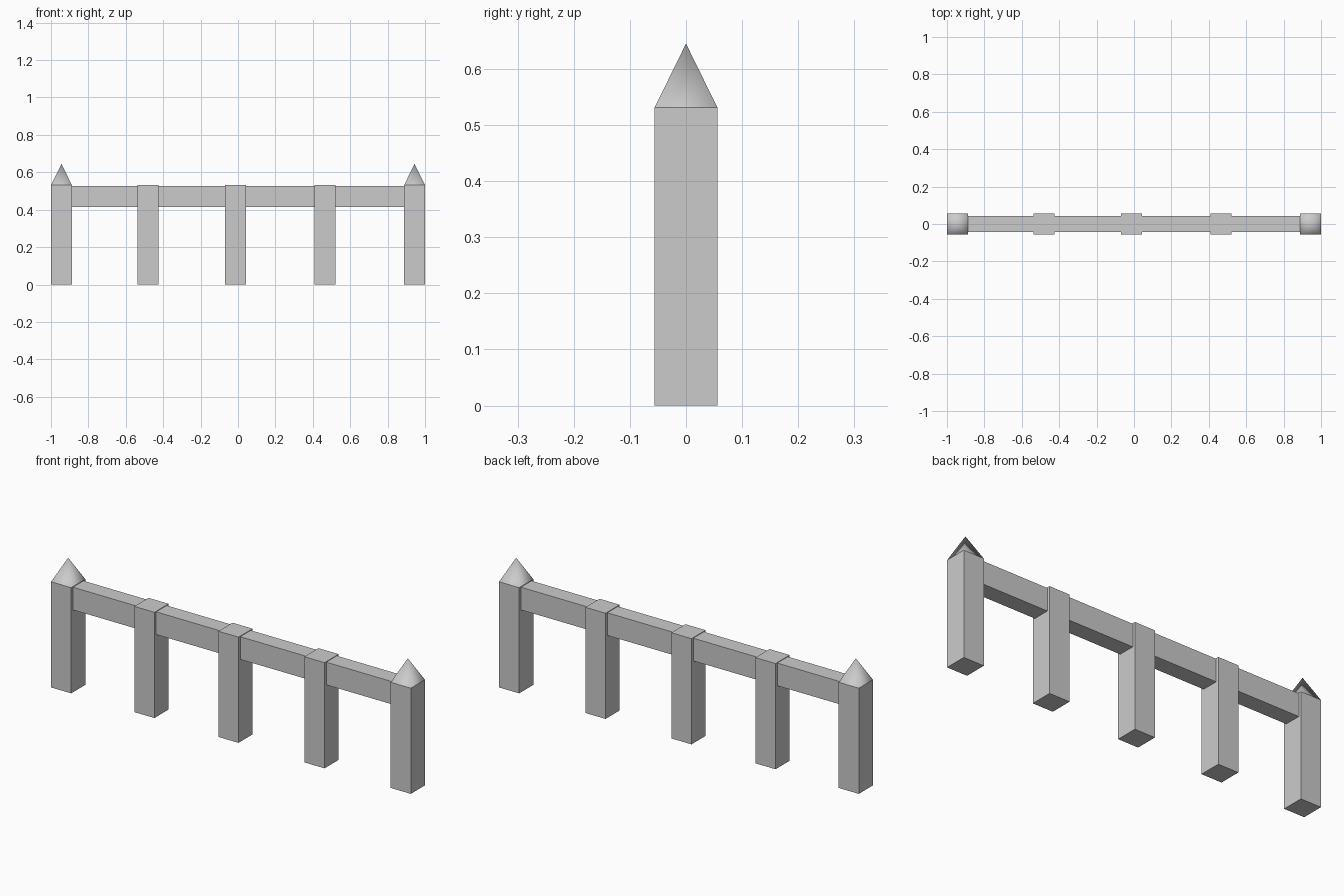
import bpy, bmesh
from math import pi
from mathutils import Matrix

if "Cube" in bpy.data.objects:
    bpy.data.objects.remove(bpy.data.objects["Cube"])

HALF = 0.056      # half width of a post
POST_H = 0.531
TIP = 0.645


def box(name, lo, hi):
    bm = bmesh.new()
    bmesh.ops.create_cube(bm, size=1)
    for v in bm.verts:
        v.co = [lo[i] + (v.co[i] + 0.5) * (hi[i] - lo[i]) for i in range(3)]
    return finish(name, bm)


def finish(name, bm):
    mesh = bpy.data.meshes.new(name)
    bm.to_mesh(mesh)
    bm.free()
    obj = bpy.data.objects.new(name, mesh)
    bpy.context.collection.objects.link(obj)
    return obj


def cap(name, x):
    # four-sided pyramid with smooth-shaded slopes
    bm = bmesh.new()
    bmesh.ops.create_cone(bm, segments=4, radius1=HALF * 2 ** 0.5, radius2=0,
                          depth=TIP - POST_H, cap_ends=True)
    bmesh.ops.rotate(bm, verts=bm.verts, matrix=Matrix.Rotation(pi / 4, 3, 'Z'))
    bmesh.ops.remove_doubles(bm, verts=bm.verts, dist=1e-5)
    bmesh.ops.translate(bm, verts=bm.verts, vec=(x, 0, (TIP + POST_H) / 2))
    for f in bm.faces:
        f.smooth = f.normal.z > -0.5
    for e in bm.edges:
        if any(not f.smooth for f in e.link_faces):
            e.smooth = False
    return finish(name, bm)


# posts
for i, x in enumerate((-0.944, -0.481, -0.014, 0.464, 0.944)):
    box(f"post_{i + 1}", (x - HALF, -HALF, 0), (x + HALF, HALF, POST_H))

# pointed caps on the end posts
cap("left_cap", -0.944)
cap("right_cap", 0.944)

# top rail running through the posts
box("top_rail", (-0.93, -0.042, 0.414), (0.93, 0.042, 0.528))
